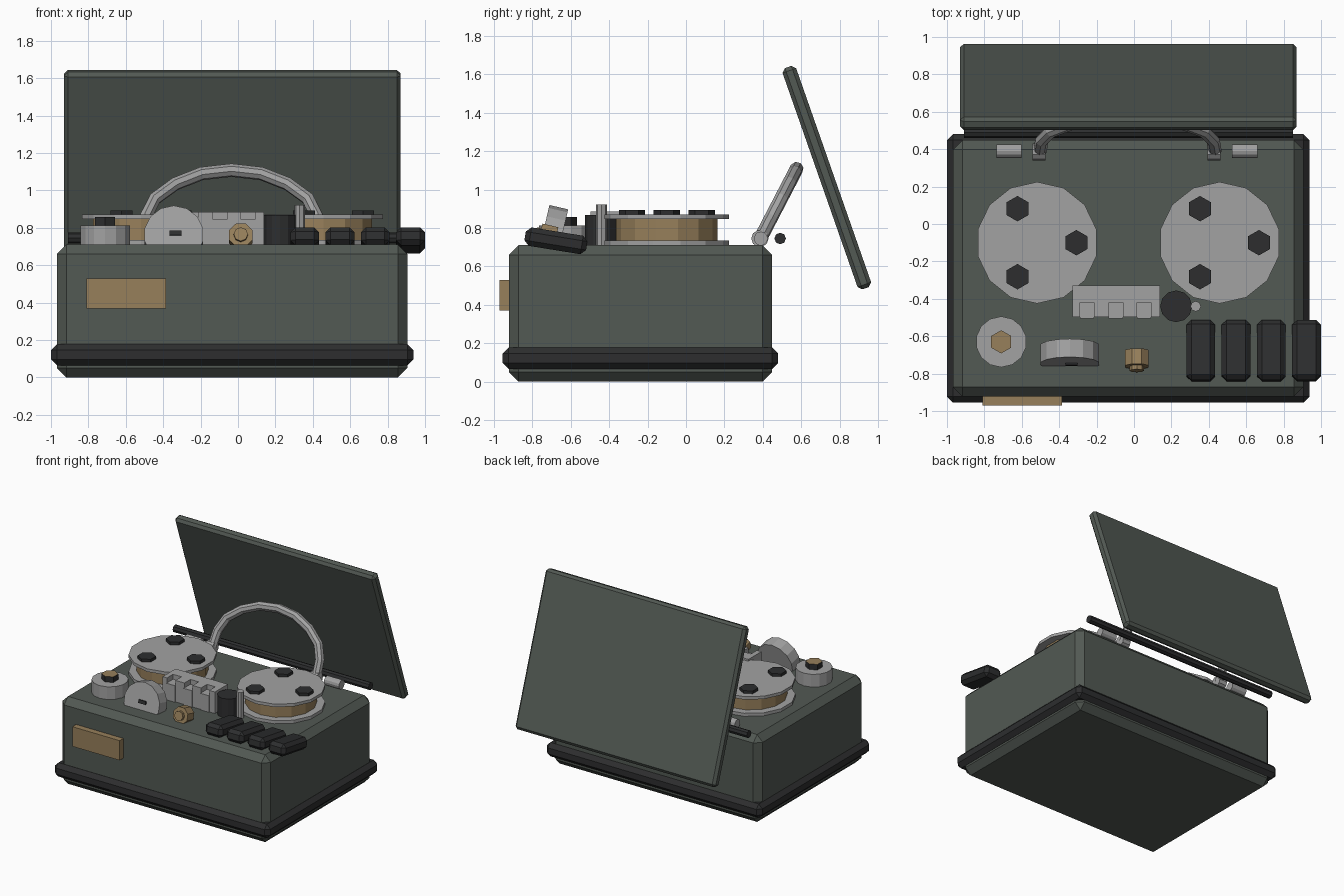
import bpy, bmesh, math
from mathutils import Matrix, Euler, Vector

if "Cube" in bpy.data.objects:
    bpy.data.objects.remove(bpy.data.objects["Cube"])


def material(name, rgb):
    m = bpy.data.materials.new(name)
    m.diffuse_color = (*rgb, 1)
    m.use_nodes = True
    m.node_tree.nodes["Principled BSDF"].inputs["Base Color"].default_value = m.diffuse_color
    return m


GREEN = material("grey green case", (0.085, 0.100, 0.087))
BLACK = material("black rubber", (0.026, 0.027, 0.028))
METAL = material("light metal", (0.36, 0.36, 0.36))
TAN = material("brass tan", (0.31, 0.215, 0.105))
CX = -0.03  # centre line of the machine


def finish(name, bm, mat, loc, rot):
    me = bpy.data.meshes.new(name)
    bm.to_mesh(me)
    bm.free()
    me.materials.append(mat)
    ob = bpy.data.objects.new(name, me)
    ob.location = loc
    ob.rotation_euler = rot
    bpy.context.collection.objects.link(ob)
    return ob


def box(name, mat, loc, size, bevel=0.0, rot=(0, 0, 0)):
    bm = bmesh.new()
    bmesh.ops.create_cube(bm, size=1, matrix=Matrix.Diagonal((*size, 1)))
    if bevel:
        bmesh.ops.bevel(bm, geom=bm.edges[:], offset=bevel, segments=1,
                        affect='EDGES', profile=0.5)
    return finish(name, bm, mat, loc, rot)


def span(name, mat, lo, hi, bevel=0.0):
    """Box given by its two opposite corners."""
    lo, hi = Vector(lo), Vector(hi)
    return box(name, mat, (lo + hi) / 2, hi - lo, bevel)


def cyl(name, mat, loc, r, depth, sides=12, rot=(0, 0, 0), spin=0.0):
    bm = bmesh.new()
    bmesh.ops.create_cone(bm, cap_ends=True, segments=sides, radius1=r,
                          radius2=r, depth=depth,
                          matrix=Matrix.Rotation(spin, 4, 'Z'))
    return finish(name, bm, mat, loc, rot)


def disc(name, mat, x, y, z0, z1, r, sides=12, spin=0.0):
    """Upright cylinder between two heights."""
    return cyl(name, mat, (x, y, (z0 + z1) / 2), r, z1 - z0, sides, spin=spin)


ALONG_X = (0, math.pi / 2, 0)

# case and rubber band
span("case", GREEN, (-0.968, -0.922, 0), (0.905, 0.448, 0.71), 0.05)
span("base_band", BLACK, (-1.0, -0.955, 0.065), (0.938, 0.48, 0.178), 0.032)
span("front_plate", TAN, (-0.81, -0.97, 0.37), (-0.385, -0.92, 0.53))

# open lid, its bar and hinges
box("lid", GREEN, (CX, 0.733, 1.062), (1.80, 0.075, 1.22), 0.02, (0.337, 0, 0))
cyl("lid_bar", BLACK, (CX, 0.49, 0.745), 0.03, 1.76, 8, ALONG_X)
for s in (-1, 1):
    cyl("hinge", METAL, (CX - 0.008 + s * 0.63, 0.39, 0.745), 0.036, 0.135, 12, ALONG_X)
    cyl("handle_foot", METAL, (CX - 0.01 + s * 0.468, 0.385, 0.745), 0.045, 0.07, 10, ALONG_X)

# arched carrying handle, leaning back
half = [(0.468, 0.745), (0.458, 0.86), (0.41, 0.955), (0.30, 1.035), (0.16, 1.09)]
pts = [(-x, z) for x, z in half] + [(0, 1.108)] + half[::-1]
cu = bpy.data.curves.new("handle", 'CURVE')
cu.dimensions = '3D'
cu.bevel_depth = 0.036
cu.bevel_resolution = 2
cu.use_fill_caps = True
sp = cu.splines.new('POLY')
sp.points.add(len(pts) - 1)
for p, (x, z) in zip(sp.points, pts):
    p.co = (CX - 0.005 + x, 0.387 + (z - 0.745) * 0.52, z, 1)
sp.use_smooth = False
cu.materials.append(METAL)
handle = bpy.data.objects.new("handle", cu)
bpy.context.collection.objects.link(handle)
bpy.context.view_layer.objects.active = handle
handle.select_set(True)
bpy.ops.object.convert(target='MESH')

# two tape reels
for s in (-1, 1):
    x, y = CX + s * 0.488, -0.10
    disc("reel_lower_flange", METAL, x, y, 0.70, 0.735, 0.325, 14)
    disc("reel_tape", TAN, x, y, 0.73, 0.85, 0.265, 14)
    disc("reel_upper_flange", METAL, x, y, 0.846, 0.87, 0.325, 14)
    for k in range(3):
        a = k * math.tau / 3
        disc("reel_opening", BLACK, x + 0.21 * math.cos(a), y + 0.21 * math.sin(a),
             0.85, 0.893, 0.068, 6, a)

# head block with three lower heads set in its front
span("head_block", METAL, (-0.33, -0.42, 0.70), (0.14, -0.33, 0.885))
for x0, x1 in ((-0.33, -0.29), (-0.214, -0.134), (-0.06, 0.016), (0.09, 0.14)):
    span("head_block_rib", METAL, (x0, -0.497, 0.70), (x1, -0.42, 0.885))
for x in (-0.252, -0.097, 0.053):
    span("tape_head", METAL, (x - 0.038, -0.505, 0.70), (x + 0.038, -0.42, 0.845))

# capstan roller and pin
disc("roller", BLACK, 0.225, -0.44, 0.70, 0.868, 0.085, 12)
disc("capstan_pin", METAL, 0.33, -0.44, 0.70, 0.922, 0.028, 8)

# selector dial with a tan-topped cap
disc("dial", METAL, -0.71, -0.63, 0.70, 0.813, 0.136, 14)
cap = disc("dial_cap", BLACK, -0.71, -0.63, 0.80, 0.858, 0.062, 6)
cap.data.materials.append(TAN)
for f in cap.data.polygons:
    f.material_index = int(f.normal.z > 0.9)

# round meter facing the front, tipped up
TIP = (math.radians(77), 0, 0)
cyl("meter", METAL, (-0.343, -0.698, 0.752), 0.16, 0.10, 14, TIP)
box("meter_needle", BLACK, (-0.335, -0.746, 0.772), (0.065, 0.026, 0.02), 0, TIP)

# small tan knob
cyl("knob", TAN, (0.015, -0.72, 0.752), 0.068, 0.085, 8, TIP, math.pi / 8)
cyl("knob_tip", TAN, (0.015, -0.765, 0.762), 0.038, 0.04, 8, TIP)

# four piano keys
for i in range(4):
    box("key", BLACK, (0.357 + i * 0.1885, -0.677, 0.733), (0.153, 0.325, 0.097),
        0.026, (-0.16, 0, 0))
